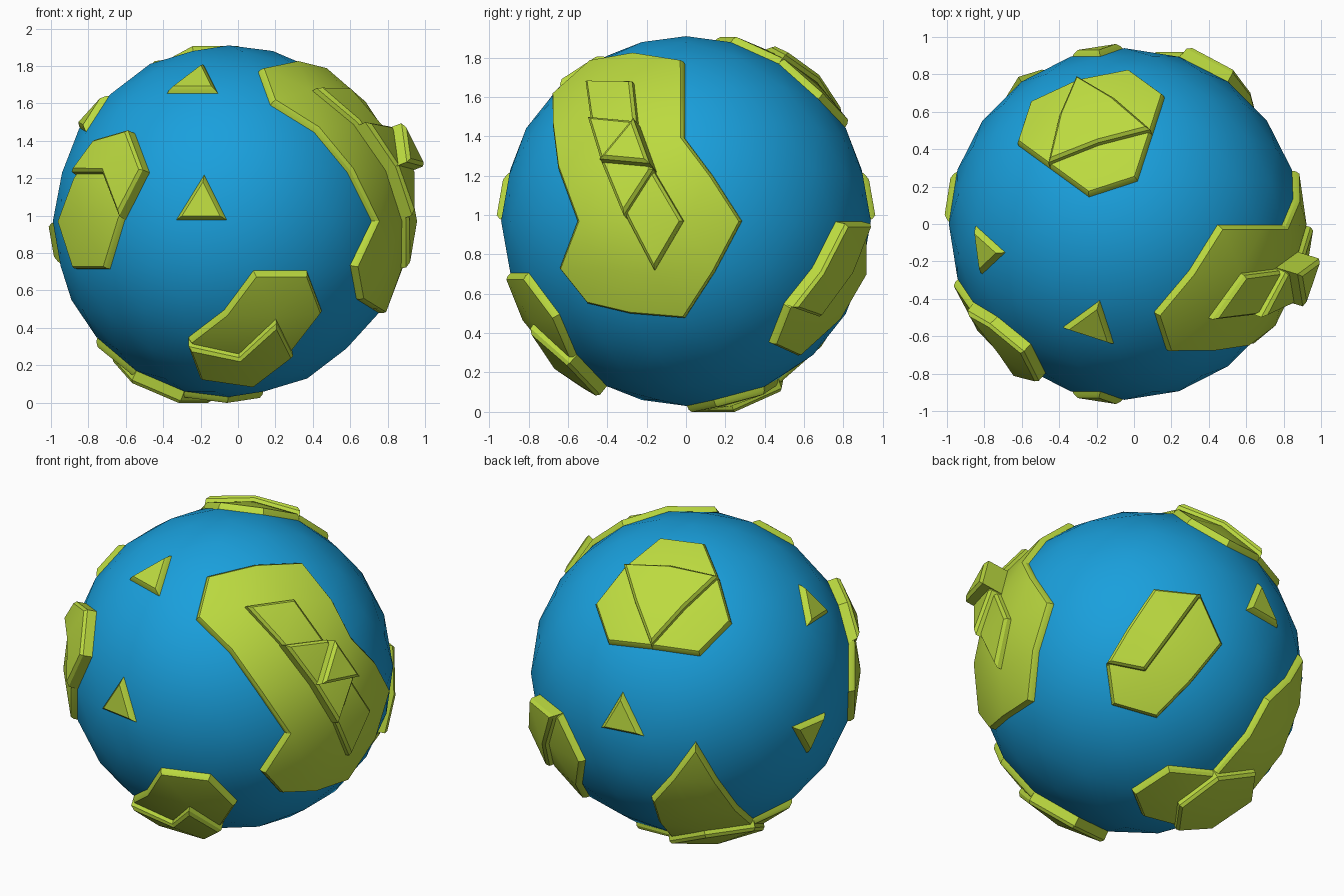
import bpy, bmesh, math
from mathutils import Vector

if "Cube" in bpy.data.objects:
    bpy.data.objects.remove(bpy.data.objects["Cube"])

CENTRE = Vector((-0.05, 0, 0.97))
OCEAN_R = 0.94
L1, L2, L3, L4 = 0.972, 1.008, 1.045, 1.11

# The 12 icosahedron corners: t top, a-e upper ring, f-j lower ring, o bottom
CORNER = {'t': Vector((0, 0, 1)), 'o': Vector((0, 0, -1))}
for k, (up, low) in enumerate(zip('abcde', 'fjihg')):
    A = math.radians(-72 - 72 * k)
    CORNER[up] = Vector((0.8944 * math.cos(A), 0.8944 * math.sin(A), 0.4472))
    A = math.radians(-36 + 72 * k)
    CORNER[low] = Vector((0.8944 * math.cos(A), 0.8944 * math.sin(A), -0.4472))


def point(token):
    """'ab' is the middle of a and b; 'b.ab' the middle of b and ab."""
    if '.' in token:
        return sum((point(p) for p in token.split('.')), Vector()).normalized()
    return sum((CORNER[c] for c in token), Vector()).normalized()


def material(name, colour):
    m = bpy.data.materials.new(name)
    m.diffuse_color = colour
    m.use_nodes = True
    m.node_tree.nodes["Principled BSDF"].inputs["Base Color"].default_value = m.diffuse_color
    return m


WATER = material("water", (0.01, 0.35, 0.72, 1))
GRASS = material("grass", (0.50, 0.70, 0.05, 1))


def finish(bm, name, mat):
    me = bpy.data.meshes.new(name)
    bm.to_mesh(me)
    bm.free()
    me.materials.append(mat)
    ob = bpy.data.objects.new(name, me)
    ob.location = CENTRE
    bpy.context.collection.objects.link(ob)
    return ob


def globe():
    bm = bmesh.new()
    bmesh.ops.create_icosphere(bm, subdivisions=3, radius=1)
    return bm


def inside(p, poly):
    hit = False
    for (x1, y1), (x2, y2) in zip(poly, poly[1:] + poly[:1]):
        if (y1 > p[1]) != (y2 > p[1]) and p[0] < x1 + (p[1] - y1) * (x2 - x1) / (y2 - y1):
            hit = not hit
    return hit


def plate(name, outline, r):
    """Raise the globe faces inside the outline to radius r with a chamfered rim."""
    pts = [point(t) for t in outline.split()]
    n = sum(pts, Vector()).normalized()
    u = n.orthogonal().normalized()
    v = n.cross(u)

    def flat(p):
        return (p.dot(u) / p.dot(n), p.dot(v) / p.dot(n))
    poly = [flat(p) for p in pts]
    bm = globe()
    drop = []
    for f in bm.faces:
        c = f.calc_center_median().normalized()
        if c.dot(n) < 0.1 or not inside(flat(c), poly):
            drop.append(f)
    bmesh.ops.delete(bm, geom=drop, context='FACES')
    land = bm.faces[:]
    for width in (0.014, 0.016):
        bmesh.ops.inset_region(bm, faces=land, thickness=width,
                               use_boundary=True, use_even_offset=True)
    outer = {w for w in bm.verts if w.is_boundary}
    for w in bm.verts:
        if w in outer:
            h = OCEAN_R - 0.012
        elif any(e.other_vert(w) in outer for e in w.link_edges):
            h = r - 0.014
        else:
            h = r
        w.co = w.co.normalized() * h
    finish(bm, name, GRASS)


# Ocean ball
bm = globe()
for w in bm.verts:
    w.co *= OCEAN_R
for f in bm.faces:
    f.smooth = True
finish(bm, "ocean", WATER)

# Continents: lowland outline, then higher tiers
PLATES = [
    ("north_lowland", "t.td t.tc tc c.tc c.cd cd d.cd d.td td", L1),
    ("north_plateau", "tc cd td", L2),
    ("west_lowland", "b b.ab ab.bg bg bg.gh gh.bh bh b.bh", L1),
    ("west_plateau", "b b.ab ab.bg bg b.bg b.bh", L2),
    ("south_lowland", "ag.fg af.fg f.fg fg.fo go.fo go g.go g.fg", L1),
    ("south_plateau", "fg fg.fo go.fo go g.go fg.go", L2),
    ("back_lowland", "dj di.dj di.ij ij ij.jo j.jo j j.dj", L1),
    ("back_plateau", "dj di.dj dj.ij j.ij j j.dj", L2),
    ("polar_lowland", "ci i.ci i i.io io io.jo o.jo o o.ho ho h.ho hi.ho hi ci.hi", L1),
    ("polar_plateau", "o.io io hi.io hi.ho ho o.ho", L2),
    ("east_lowland", "ta ta.te te e.te e e.ej ej ej.fj fj f.fj f f.af "
                     "af.ef ae.af a.ae a.ta", L1),
    ("east_plateau", "ta.ae te.ae e.ae e.ef ef.ej ef.fj ef ae.ef ae", L2),
    ("east_ridge", "ae e.ae e.ef ef ae.ef", L3),
    ("east_peak", "e.ae e.ef ae.ef", L4),
]
for p in PLATES:
    plate(*p)

# Single-face islands
ISLANDS = ["ag bg.ag ab.ag", "ta.tb ta.ab tb.ab", "bc bc.tb b.bc",
           "bh.ch ch h.ch", "di ci.di cd.di"]
for k, tri in enumerate(ISLANDS):
    plate("island_%d" % (k + 1), tri, 0.964)

# Crisp rims, soft ground on the land
bpy.ops.object.select_all(action='DESELECT')
for ob in bpy.data.objects:
    if ob.name != "ocean":
        ob.select_set(True)
        bpy.context.view_layer.objects.active = ob
bpy.ops.object.shade_smooth_by_angle(angle=math.radians(25))
